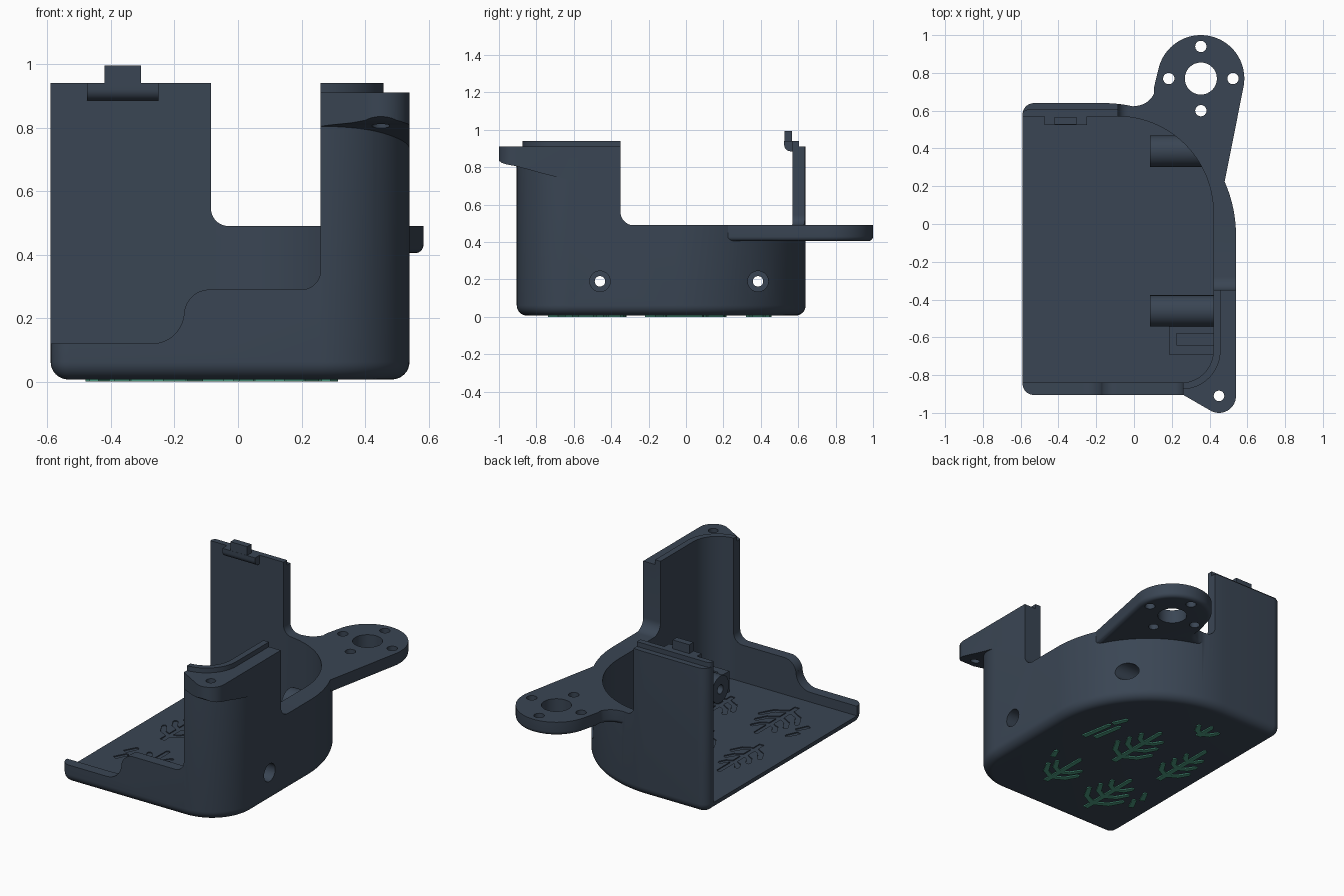
import bpy, bmesh, math
from mathutils import Vector

if "Cube" in bpy.data.objects:
    bpy.data.objects.remove(bpy.data.objects["Cube"], do_unlink=True)


def material(name, rgb):
    m = bpy.data.materials.new(name)
    m.use_nodes = True
    m.diffuse_color = (*rgb, 1)
    m.node_tree.nodes["Principled BSDF"].inputs["Base Color"].default_value = (*rgb, 1)
    return m


slate = material("dark slate", (0.042, 0.060, 0.088))
green = material("leaf green", (0.075, 0.34, 0.23))


def arc(cx, cy, r, a0, a1, n=12):
    angles = [math.radians(a0 + (a1 - a0) * i / n) for i in range(n + 1)]
    return [(cx + r * math.cos(a), cy + r * math.sin(a)) for a in angles]


def outline(x0, x1, y0, y1, fl, fr, br, bl, d=0):
    """Rounded rectangle, one radius per corner, inset by d."""
    pts = arc(x0 + fl, y0 + fl, fl - d, 180, 270, 8)
    pts += arc(x1 - fr, y0 + fr, fr - d, 270, 360, 20)
    pts += arc(x1 - br, y1 - br, br - d, 0, 90, 40)
    return pts + arc(x0 + bl, y1 - bl, bl - d, 90, 180, 8)


def loft(name, rings, mat=slate):
    bm = bmesh.new()
    loops = [[bm.verts.new(p) for p in ring] for ring in rings]
    n = len(loops[0])
    for a, b in zip(loops, loops[1:]):
        for i in range(n):
            j = (i + 1) % n
            bm.faces.new((a[i], a[j], b[j], b[i]))
    bm.faces.new(loops[0][::-1])
    bm.faces.new(loops[-1])
    bmesh.ops.recalc_face_normals(bm, faces=bm.faces)
    me = bpy.data.meshes.new(name)
    bm.to_mesh(me)
    bm.free()
    me.materials.append(mat)
    ob = bpy.data.objects.new(name, me)
    bpy.context.scene.collection.objects.link(ob)
    return ob


def prism(name, pts, axis, lo, hi, mat=slate):
    place = {"x": lambda a, b, t: (t, a, b),
             "y": lambda a, b, t: (a, t, b),
             "z": lambda a, b, t: (a, b, t)}[axis]
    return loft(name, [[place(a, b, t) for a, b in pts] for t in (lo, hi)], mat)


def box(name, x, y, z):
    return prism(name, [(x[0], y[0]), (x[1], y[0]), (x[1], y[1]), (x[0], y[1])], "z", *z)


def rod(name, axis, a, b, r, lo, hi):
    return prism(name, arc(a, b, r, 0, 360, 32)[:-1], axis, lo, hi)


def combine(target, other, op, keep=False):
    """Apply a boolean and drop the helper object."""
    mod = target.modifiers.new("bool", "BOOLEAN")
    mod.operation, mod.object, mod.solver = op, other, "EXACT"
    dg = bpy.context.evaluated_depsgraph_get()
    dg.update()
    me = bpy.data.meshes.new_from_object(target.evaluated_get(dg))
    target.modifiers.clear()
    target.data = me
    if not keep:
        bpy.data.objects.remove(other, do_unlink=True)


# Outer block with rounded bottom edge
R = 0.055
BASE = 0.007
size = (-0.59, 0.54, -0.905, 0.64, 0.06, 0.28, 0.70, 0.06)
rings = []
for i in range(9):
    t = math.radians(90 * i / 8)
    rings.append([(x, y, BASE + R * (1 - math.cos(t)))
                  for x, y in outline(*size, d=R * (1 - math.sin(t)))])
rings.append([(x, y, 0.91) for x, y in outline(*size)])
body = loft("housing", rings)

# Screw bosses, trimmed to the outer surface
bosses = []
for y, end in ((-0.46, 0.50), (0.385, 0.40)):
    boss = rod("boss", "x", y, 0.19, 0.083, 0.085, end)
    combine(boss, body, "INTERSECT", keep=True)
    bosses.append(boss)

# Raised inner lip
lip = outline(-0.59, 0.458, -0.875, 0.605, 0.025, 0.205, 0.545, 0.025)
combine(body, prism("lip", lip, "z", 0.88, 0.94), "UNION")


# Rear mounting ear with a rounded lower edge
def ear(d):
    pts = arc(0.354, 0.77, 0.23 - d, -10, 165, 40)
    pts += [(0.105 + d, 0.72)] + arc(0.005, 0.735, 0.11 + d, -25, -90, 8)
    return pts + [(-0.06, 0.61 - d), (0, 0.3), (0.35, 0.1), (0.475 - d, 0.2)]


levels = [(0.025 * (1 - math.sin(a)), 0.405 + 0.025 * (1 - math.cos(a)))
          for a in (math.radians(18 * i) for i in range(6))] + [(0, 0.5)]
combine(body, loft("rear_ear", [[(x, y, z) for x, y in ear(d)] for d, z in levels]), "UNION")

# Front screw ear with a sloping underside
tab = [(0.54, -0.55), (0.3, -0.55), (0.235, -0.89)] + arc(0.45, -0.91, 0.09, 238, 360, 20)
front_ear = prism("front_ear", tab, "z", 0.65, 0.91)
under = [(-1.2, 0.86), (-1.0, 0.835), (-0.985, 0.823), (-0.96, 0.815), (-0.92, 0.808),
         (-0.85, 0.79), (-0.78, 0.77), (-0.70, 0.75), (-0.62, 0.733),
         (-0.45, 0.70), (-0.45, 0.5), (-1.2, 0.5)]
combine(front_ear, prism("under", under, "x", 0.1, 0.8), "DIFFERENCE")
combine(body, front_ear, "UNION")

# Hollow inside, open at the left and top
inner = outline(-0.8, 0.42, -0.84, 0.57, 0.02, 0.17, 0.51, 0.02)
combine(body, prism("cavity", inner, "z", 0.06, 1.2), "DIFFERENCE")

# Stepped wall cutouts: front, back and right
front_cut = ([(-0.9, 0.12)] + arc(-0.27, 0.22, 0.1, -90, 0) + arc(-0.09, 0.21, 0.08, 180, 90)[1:]
             + arc(0.2, 0.35, 0.06, -90, 0) + [(0.26, 1.2), (-0.9, 1.2)])
combine(body, prism("front_cut", front_cut, "y", -1.2, -0.7), "DIFFERENCE")
back_cut = [(-0.085, 1.2)] + arc(-0.03, 0.545, 0.055, 180, 270) + [(1, 0.49), (1, 1.2)]
combine(body, prism("back_cut", back_cut, "y", 0, 1.2), "DIFFERENCE")
right_cut = [(-0.35, 1.2)] + arc(-0.28, 0.56, 0.07, 180, 270) + [(0.05, 0.49), (0.05, 1.2)]
combine(body, prism("right_cut", right_cut, "x", 0.3, 1), "DIFFERENCE")

# Bosses and a small slot bracket beside the front one
for boss in bosses:
    combine(body, boss, "UNION")
bracket = box("bracket", (0.185, 0.45), (-0.69, -0.53), (0.04, 0.19))
combine(bracket, box("slot", (0.225, 0.421), (-0.64, -0.58), (0.08, 0.3)), "DIFFERENCE")
combine(body, bracket, "UNION")

# Counterbored side holes
for y, face in ((-0.46, 0.38), (0.385, 0.2)):
    combine(body, rod("bore", "x", y, 0.19, 0.028, 0, 0.8), "DIFFERENCE")
    combine(body, rod("counterbore", "x", y, 0.19, 0.055, face, 0.8), "DIFFERENCE")

# Ear holes
combine(body, rod("shaft_hole", "z", 0.354, 0.77, 0.085, 0.3, 0.6), "DIFFERENCE")
for dx, dy in ((0.17, 0), (-0.17, 0), (0, 0.17), (0, -0.17)):
    combine(body, rod("ear_hole", "z", 0.354 + dx, 0.77 + dy, 0.03, 0.3, 0.6), "DIFFERENCE")
combine(body, rod("screw_hole", "z", 0.45, -0.91, 0.028, 0.75, 1), "DIFFERENCE")

# Snap clip on the back wall
clip = [(0.58, 0.885)] + arc(0.56, 0.92, 0.035, 270, 180, 8) + [(0.525, 0.94), (0.58, 0.94)]
clip_base = prism("clip_base", clip, "x", -0.475, -0.25)
clip_tongue = box("clip_tongue", (-0.42, -0.305), (0.526, 0.567), (0.93, 0.995))


# Twig shapes: green inlays below, matching shallow grooves in the floor
def strokes(name, lines, lo, hi, mat):
    shape = None
    for p, q in lines:
        p, q = Vector(p), Vector(q)
        along = (q - p).normalized() * 0.016
        side = Vector((-along.y, along.x))
        quad = [p - along * 0.5 - side, q + along * 0.4 - side * 0.85,
                q + along, q + along * 0.4 + side * 0.85, p - along * 0.5 + side]
        piece = prism(name, quad, "z", lo, hi, mat)
        if shape:
            combine(shape, piece, "UNION")
        else:
            shape = piece
    return shape


def twig(x, y0, y1, spread, pairs):
    lines = [((x, y0), (x, y1))]
    for i in range(pairs):
        y = y0 + (y1 - y0) * (0.14 + 0.25 * i)
        reach = spread * (1 - 0.2 * i)
        for s in (-1, 1):
            knee = (x + s * reach * 0.65, y + reach * 0.35)
            lines += [((x, y), knee), (knee, (x + s * reach, y + reach * 0.95))]
    return lines


patterns = [twig(*t) for t in ((-0.25, -0.73, -0.335, 0.125, 3), (-0.37, -0.21, 0.2, 0.095, 3),
                               (-0.03, -0.21, 0.2, 0.125, 3), (0.13, -0.64, -0.34, 0.11, 2),
                               (-0.22, 0.33, 0.44, 0.07, 1))]
patterns.append([((0.29, -0.10), (0.26, 0.08)), ((0.23, -0.07), (0.20, 0.10)),
                 ((0.25, 0.12), (0.22, 0.19)), ((0.28, -0.4), (0.30, -0.35)),
                 ((-0.45, -0.56), (-0.42, -0.50)), ((-0.45, -0.46), (-0.42, -0.40))])
for lines in patterns:
    strokes("twig_inlay", lines, 0, BASE + 0.002, green)
    combine(body, strokes("groove", lines, 0.054, 0.08, slate), "DIFFERENCE")

# Smooth curves, sharp edges
bpy.ops.object.select_all(action="DESELECT")
for ob in (body, clip_base):
    ob.select_set(True)
bpy.context.view_layer.objects.active = body
bpy.ops.object.shade_smooth_by_angle(angle=math.radians(30))
